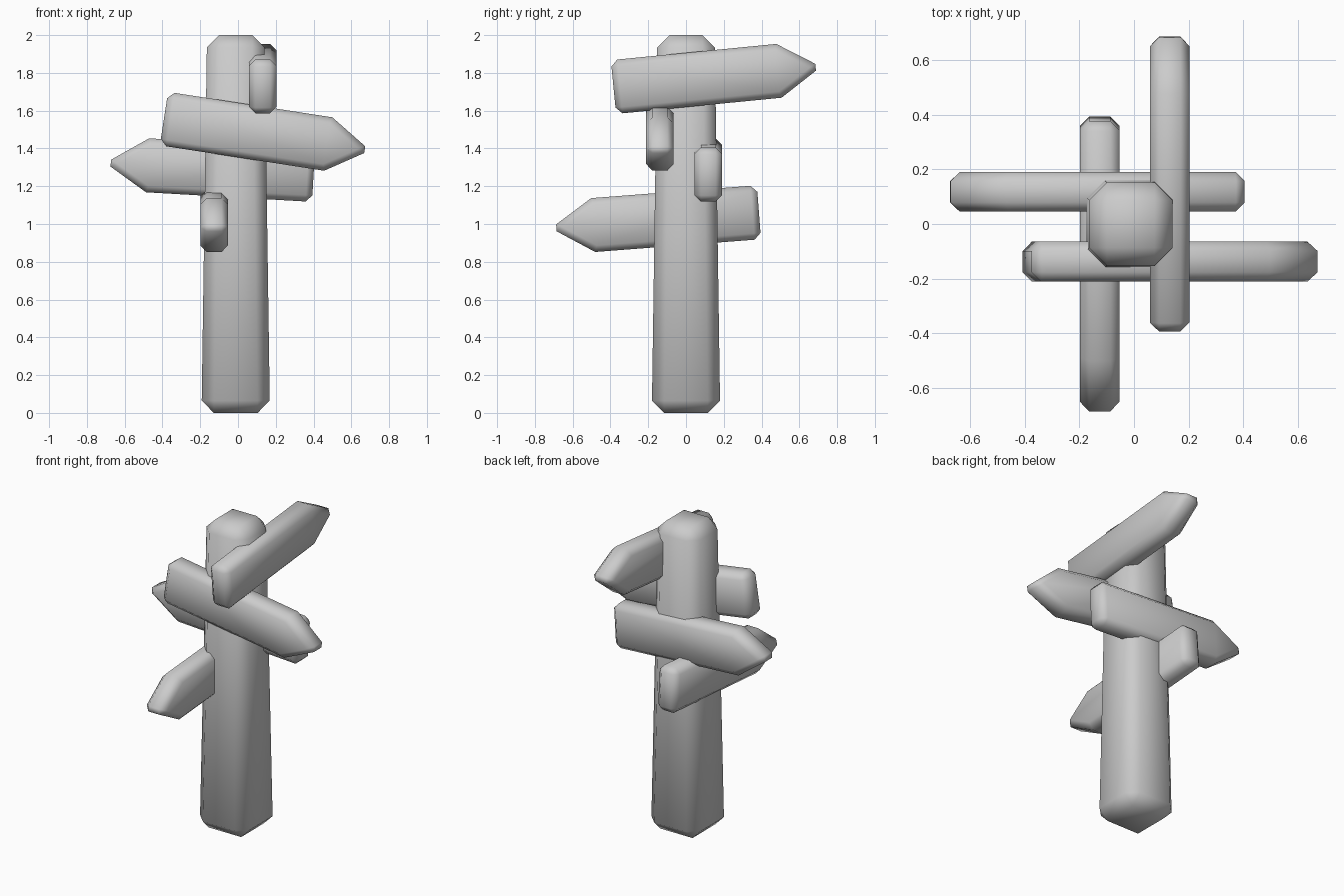
import bpy, bmesh
from math import radians
from mathutils import Matrix

cube = bpy.data.objects.get("Cube")
if cube:
    bpy.data.objects.remove(cube, do_unlink=True)

grey = bpy.data.materials.new("plain grey")
grey.use_nodes = True
colour = (0.6, 0.6, 0.6, 1)
grey.diffuse_color = colour
grey.node_tree.nodes["Principled BSDF"].inputs["Base Color"].default_value = colour


def finish(name, bm, bevel, matrix):
    """Turn a bmesh into a bevelled, softly shaded object."""
    bmesh.ops.recalc_face_normals(bm, faces=bm.faces)
    mesh = bpy.data.meshes.new(name)
    bm.to_mesh(mesh)
    bm.free()
    mesh.materials.append(grey)
    obj = bpy.data.objects.new(name, mesh)
    bpy.context.collection.objects.link(obj)
    obj.matrix_world = matrix
    mod = obj.modifiers.new("chamfer", 'BEVEL')
    mod.width = bevel
    mod.segments = 1
    mod.limit_method = 'ANGLE'
    mod.angle_limit = radians(40)
    for p in mesh.polygons:
        p.use_smooth = True
    return obj


# Tapered post
bm = bmesh.new()
bmesh.ops.create_cube(bm, size=2)
for v in bm.verts:
    half = 0.152 if v.co.z > 0 else 0.181
    v.co.x *= half
    v.co.y *= half
    v.co.z += 1
finish("post", bm, 0.065, Matrix.Translation((-0.012, 0, 0)))


def arrow_board(name, tail, heading, pitch):
    """Pointed board running from its tail along the heading."""
    half_height, shoulder, tip, half_thick = 0.143, 0.88, 1.104, 0.073
    outline = [(0, -half_height), (shoulder, -half_height), (tip, 0),
               (shoulder, half_height), (0, half_height)]
    bm = bmesh.new()
    face = bm.faces.new([bm.verts.new((u, -half_thick, w)) for u, w in outline])
    ext = bmesh.ops.extrude_face_region(bm, geom=[face])
    moved = [g for g in ext["geom"] if isinstance(g, bmesh.types.BMVert)]
    bmesh.ops.translate(bm, verts=moved, vec=(0, 2 * half_thick, 0))
    turn = Matrix.Rotation(radians(heading), 4, 'Z') @ Matrix.Rotation(-radians(pitch), 4, 'Y')
    finish(name, bm, 0.034, Matrix.Translation(tail) @ turn)


# Four boards, one on each side of the post
arrow_board("left_board", (0.131, -0.384, 1.725), 90, 5.6)
arrow_board("front_board", (-0.392, -0.138, 1.558), 0, -8.8)
arrow_board("back_board", (0.40, 0.118, 1.26), 180, 3.3)
arrow_board("right_board", (-0.126, 0.386, 1.062), 270, -4.4)
